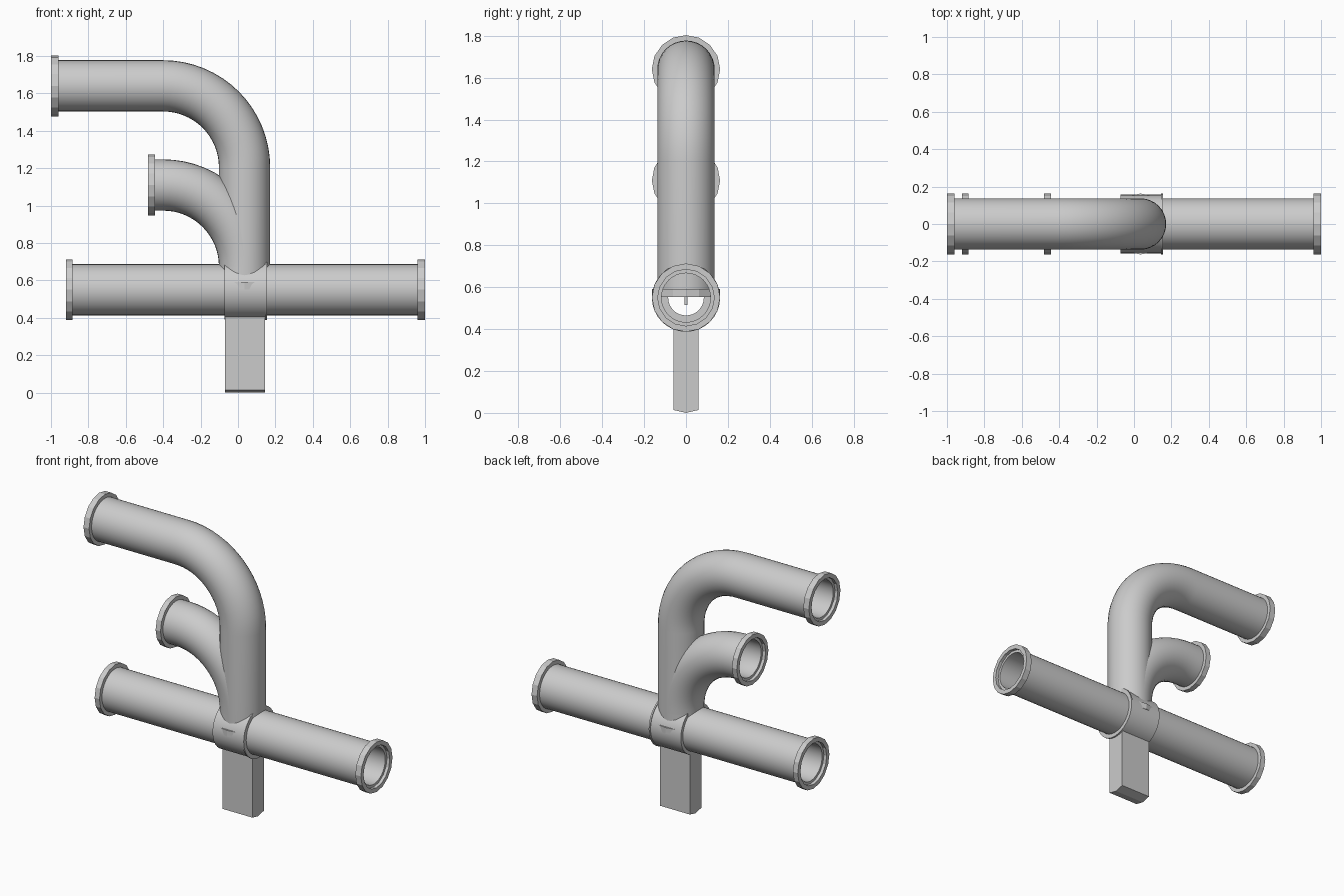
import bpy, bmesh, math
from mathutils import Vector

if "Cube" in bpy.data.objects:
    bpy.data.objects.remove(bpy.data.objects["Cube"])

R, WALL = 0.137, 0.02      # pipe outer radius and wall thickness
FL_OUT, FL_IN = 0.163, 0.139
XC, ZC, BEND = 0.035, 0.55, 0.435


def finish(name, bm, angle=30):
    bmesh.ops.recalc_face_normals(bm, faces=bm.faces[:])
    me = bpy.data.meshes.new(name)
    bm.to_mesh(me)
    bm.free()
    ob = bpy.data.objects.new(name, me)
    bpy.context.collection.objects.link(ob)
    bpy.ops.object.select_all(action='DESELECT')
    ob.select_set(True)
    bpy.context.view_layer.objects.active = ob
    if angle:
        bpy.ops.object.shade_smooth_by_angle(angle=math.radians(angle))
    return ob


def tube(name, path, r_out, r_in, sides=32, angle=30):
    """Hollow tube swept along (x, z) points in the y = 0 plane."""
    bm = bmesh.new()
    pts = [Vector((x, 0, z)) for x, z in path]
    y = Vector((0, 1, 0))

    def ring(i, r):
        t = (pts[min(i + 1, len(pts) - 1)] - pts[max(i - 1, 0)]).normalized()
        if i == 0 or i == len(pts) - 1:          # square the ends to the axes
            t = Vector((round(t.x), 0, round(t.z)))
        n = y.cross(t)
        return [bm.verts.new(pts[i] + r * (math.cos(a) * n + math.sin(a) * y))
                for a in (2 * math.pi * k / sides for k in range(sides))]

    rows = [ring(i, r_out) for i in range(len(pts))]
    rows += [ring(i, r_in) for i in reversed(range(len(pts)))]
    for i, a in enumerate(rows):
        b = rows[(i + 1) % len(rows)]
        for k in range(sides):
            m = (k + 1) % sides
            bm.faces.new((a[k], a[m], b[m], b[k]))
    return finish(name, bm, angle)


def bend(z0, steps=16):
    """Quarter turn from straight up at XC to pointing along -x."""
    return [(XC - BEND + BEND * math.cos(a), z0 + BEND * math.sin(a))
            for a in (math.pi / 2 * k / steps for k in range(steps + 1))]


def flange(name, x0, x1, z):
    tube(name, [(x0, z), (x1, z)], FL_OUT, FL_IN - 0.004, 16, 0)


def box(name, x, y, z):
    bm = bmesh.new()
    bmesh.ops.create_cube(bm, size=1)
    for v in bm.verts:
        v.co = [lo + (c + 0.5) * (hi - lo) for c, (lo, hi) in zip(v.co, (x, y, z))]
    return finish(name, bm, 0)


# Horizontal through pipe in two halves, with end flanges
tube("left_pipe", [(-0.90, ZC), (-0.05, ZC)], R, R - WALL)
tube("right_pipe", [(0.12, ZC), (0.98, ZC)], R, R - WALL)
flange("left_flange", -0.92, -0.885, ZC)
flange("right_flange", 0.96, 1.0, ZC)

# Tall pipe with elbow and long horizontal run
tube("tall_pipe", [(XC, 0.57)] + bend(1.205) + [(-0.98, 1.64)], R, R - WALL)
flange("tall_pipe_flange", -1.0, -0.96, 1.64)
tube("tall_pipe_base_flange", [(XC, 0.552), (XC, 0.592)], FL_OUT, R - WALL, 16, 0)

# Short elbow branching from the tall pipe
tube("branch_pipe", bend(0.675) + [(-0.46, 1.11)], R, R - WALL)
flange("branch_flange", -0.48, -0.445, 1.11)

# Central collar with end lip and inner seat ring
tube("collar", [(-0.073, ZC), (0.148, ZC)], 0.158, R - 0.002)
tube("collar_lip", [(0.145, ZC), (0.155, ZC)], FL_OUT, R - 0.002)
tube("seat_ring", [(-0.06, ZC), (-0.04, ZC)], R, 0.085)
box("centre_pin", (0.0, 0.07), (-0.008, 0.008), (0.515, 0.56))

# Support post with shallow V-shaped foot
bm = bmesh.new()
profile = [(-0.06, 0.45), (-0.06, 0.014), (0, 0), (0.06, 0.014), (0.06, 0.45)]
face = bm.faces.new([bm.verts.new((-0.07, y, z)) for y, z in profile])
ext = bmesh.ops.extrude_face_region(bm, geom=[face])
for v in ext["geom"]:
    if isinstance(v, bmesh.types.BMVert):
        v.co.x = 0.145
# Lower the buried top so that it stays within the collar wall
for v in bm.verts:
    if v.co.z > 0.4:
        v.co.z = 0.412
finish("post", bm, 0)
